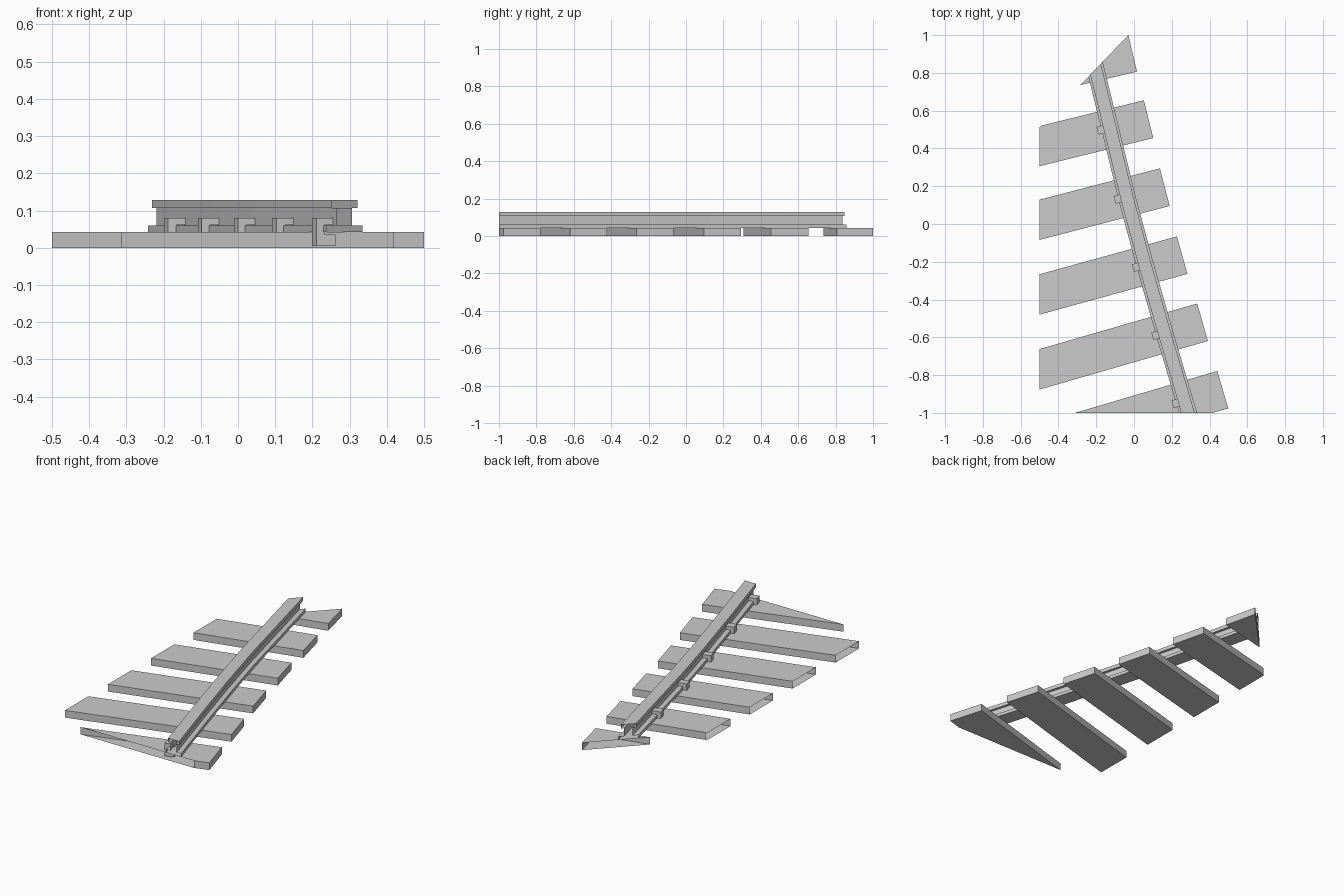
import bpy, bmesh, math
from mathutils import Vector

if "Cube" in bpy.data.objects:
    bpy.data.objects.remove(bpy.data.objects["Cube"])

# Tile borders (point, outward normal); everything is sliced here and left open
BORDERS = [((-0.5, 0, 0), (-1, 0, 0)),
           ((0, -1, 0), (0, -1, 0)),
           ((-0.03, 1, 0), (-0.26, 0.25, 0))]


def finish(name, bm):
    for co, no in BORDERS:
        geom = bm.verts[:] + bm.edges[:] + bm.faces[:]
        bmesh.ops.bisect_plane(bm, geom=geom, plane_co=co, plane_no=no, clear_outer=True)
    mesh = bpy.data.meshes.new(name)
    bm.to_mesh(mesh)
    bm.free()
    bpy.context.collection.objects.link(bpy.data.objects.new(name, mesh))


def sweep(profile, path, caps):
    """Sweep a closed (offset, z) profile along a flat path."""
    bm = bmesh.new()
    pts = [Vector(p) for p in path]
    rings = []
    for i, p in enumerate(pts):
        t = (pts[min(i + 1, len(pts) - 1)] - pts[max(i - 1, 0)]).normalized()
        side = Vector((t.y, -t.x))
        rings.append([bm.verts.new((*(p + side * u), z)) for u, z in profile])
    n = len(profile)
    for a, b in zip(rings, rings[1:]):
        for k in range(n):
            bm.faces.new((a[k], a[(k + 1) % n], b[(k + 1) % n], b[k]))
    if caps:
        bm.faces.new(rings[0])
        bm.faces.new(rings[-1])
    bmesh.ops.recalc_face_normals(bm, faces=bm.faces[:])
    return bm


# Sleepers: right-end centre and fan angle, running left until sliced by the border
SLEEPERS = [(0.470, -0.877, 16.4), (0.363, -0.520, 16.1), (0.255, -0.165, 15.4),
            (0.163, 0.195, 14.6), (0.077, 0.555, 13.9), (-0.008, 0.907, 13.3)]
W, H = 0.103, 0.042
for i, (x, y, deg) in enumerate(SLEEPERS):
    a = math.radians(deg)
    end = (x - 1.6 * math.cos(a), y - 1.6 * math.sin(a))
    board = [(-W, 0), (W, 0), (W, H), (-W, H)]
    finish(f"sleeper_{i + 1}", sweep(board, [end, (x, y)], True))

# Rail: I-section along a gently bending path
half = [(0.046, H), (0.046, 0.06), (0.019, 0.06), (0.019, 0.107), (0.034, 0.107), (0.034, 0.128)]
section = half + [(-u, z) for u, z in reversed(half)]
path = [(0.301, -1.05), (0.165, -0.59), (0.062, -0.23), (-0.035, 0.13), (-0.125, 0.5), (-0.297, 1.2)]
finish("rail", sweep(section, path, True))

# Clamps: C-shaped clips gripping the left foot of the rail
clip = [(-0.07, 0.005), (-0.017, 0.005), (-0.017, 0.036), (-0.047, 0.036),
        (-0.047, 0.061), (-0.017, 0.061), (-0.017, 0.08), (-0.07, 0.08)]
SPOTS = [(0.272, -0.935, 16.2), (0.165, -0.575, 16.1), (0.062, -0.215, 15.3),
         (-0.035, 0.145, 14.5), (-0.125, 0.51, 13.8)]
for i, (x, y, deg) in enumerate(SPOTS):
    a = math.radians(deg)
    d = Vector((-math.sin(a), math.cos(a))) * 0.021
    c = Vector((x, y))
    finish(f"rail_clamp_{i + 1}", sweep(clip, [c - d, c + d], True))
